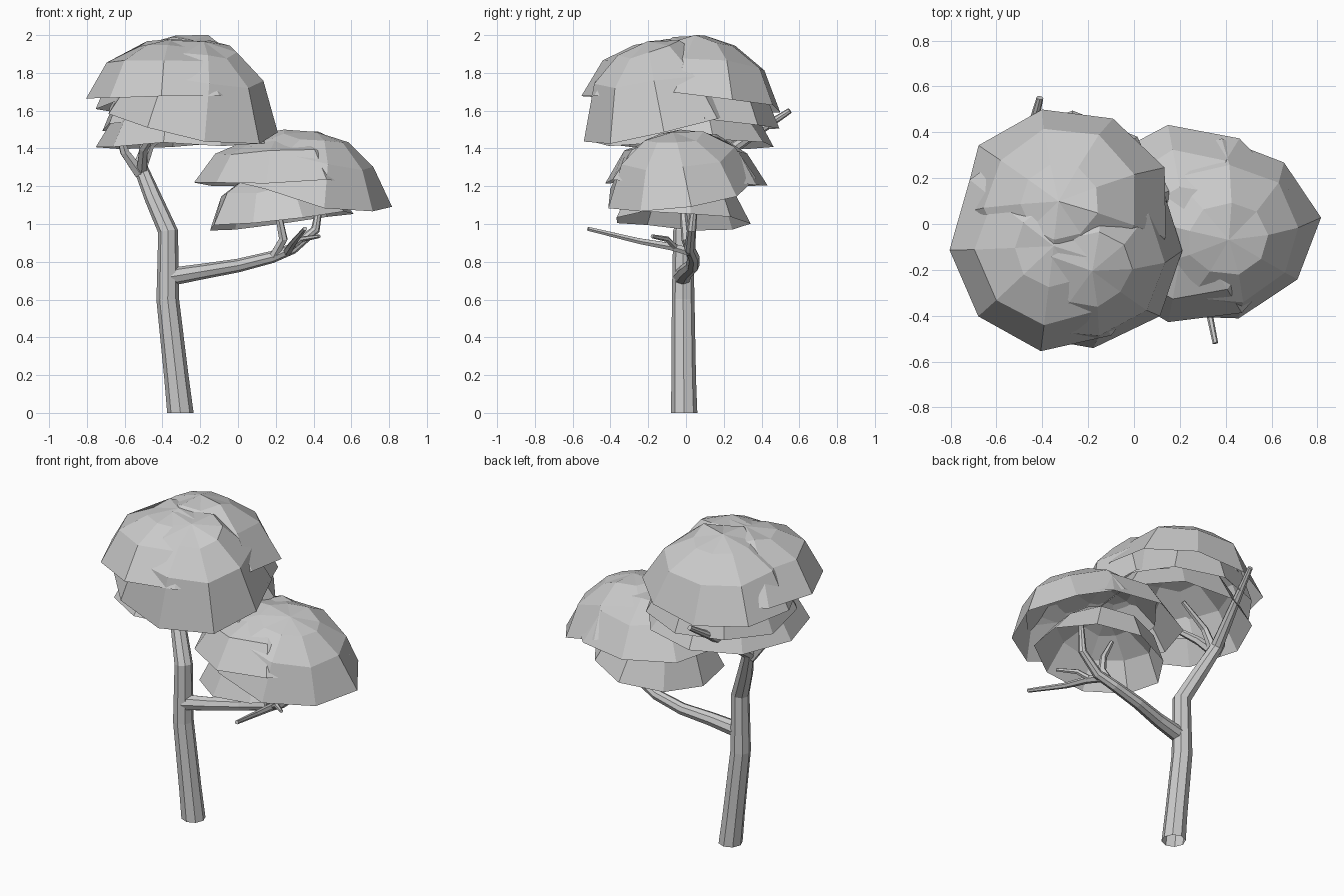
import bpy, bmesh, math, random
from mathutils import Vector, Matrix

if "Cube" in bpy.data.objects:
    bpy.data.objects.remove(bpy.data.objects["Cube"])


def finish(bm, name):
    bmesh.ops.recalc_face_normals(bm, faces=bm.faces)
    me = bpy.data.meshes.new(name)
    bm.to_mesh(me)
    bm.free()
    ob = bpy.data.objects.new(name, me)
    bpy.context.collection.objects.link(ob)
    return ob


def limb(name, pts, sides=8, flat_base=False):
    """Tapered faceted tube through (x, y, z, radius) points."""
    bm = bmesh.new()
    P = [Vector(p[:3]) for p in pts]
    rings = []
    ref = None
    for i, p in enumerate(P):
        d = (P[min(i + 1, len(P) - 1)] - P[max(i - 1, 0)]).normalized()
        if flat_base and i == 0:
            d = Vector((0, 0, 1))
        if ref is None:
            ref = Vector((0, 1, 0)) if abs(d.y) < 0.8 else Vector((1, 0, 0))
        u = (ref - d * ref.dot(d)).normalized()
        ref = u
        v = d.cross(u)
        rings.append([bm.verts.new(p + pts[i][3] * (
            u * math.cos(2 * math.pi * k / sides) + v * math.sin(2 * math.pi * k / sides)))
            for k in range(sides)])
    for a, b in zip(rings, rings[1:]):
        for k in range(sides):
            n = (k + 1) % sides
            bm.faces.new((a[k], a[n], b[n], b[k]))
    bm.faces.new(rings[-1])
    return finish(bm, name)


def leaf_dome(name, centre, rx, ry, height, lean=(0, 0), sides=9, turn=0.0, seed=0):
    """Open faceted cap; lean is how far the crown axis tips in x and y."""
    rnd = random.Random(seed)
    bm = bmesh.new()
    apex = bm.verts.new((0, 0, height))
    rings = []
    for rad, h in ((0.38, 0.91), (0.74, 0.6), (1.0, 0.0)):
        ring = []
        for k in range(sides):
            a = turn + 2 * math.pi * k / sides
            j = 1 + rnd.uniform(-0.03, 0.05)
            ring.append(bm.verts.new((rx * rad * j * math.cos(a), ry * rad * j * math.sin(a),
                                      h * height + rnd.uniform(-0.02, 0.02))))
        rings.append(ring)
    for k in range(sides):
        n = (k + 1) % sides
        bm.faces.new((apex, rings[0][k], rings[0][n]))
        for a, b in zip(rings, rings[1:]):
            bm.faces.new((a[k], b[k], b[n], a[n]))
    axis = Vector((lean[0], lean[1], 1)).normalized()
    rot = Vector((0, 0, 1)).rotation_difference(axis).to_matrix().to_4x4()
    bm.transform(Matrix.Translation(centre) @ rot)
    return finish(bm, name)


# Trunk, running on into the long rear branch
limb("trunk", [(-0.305, -0.01, 0, 0.07), (-0.325, -0.012, 0.18, 0.065), (-0.372, -0.015, 0.6, 0.060),
               (-0.37, -0.015, 0.96, 0.053), (-0.45, 0.05, 1.14, 0.046), (-0.52, 0.12, 1.31, 0.038),
               (-0.47, 0.32, 1.45, 0.028), (-0.41, 0.55, 1.6, 0.015)], flat_base=True)

# Small forks under the upper crown
for i, path in enumerate([
        [(-0.52, 0.10, 1.27, 0.034), (-0.60, 0.06, 1.38, 0.026), (-0.64, 0.03, 1.52, 0.016)],
        [(-0.51, 0.10, 1.28, 0.032), (-0.50, -0.02, 1.40, 0.025), (-0.42, -0.16, 1.52, 0.015)],
        [(-0.51, 0.10, 1.29, 0.030), (-0.46, 0.08, 1.42, 0.022), (-0.30, 0.08, 1.54, 0.014)]]):
    limb(f"upper_fork_{i + 1}", path, sides=6)

# Side branch and its twigs
limb("side_branch", [(-0.36, -0.02, 0.72, 0.048), (-0.18, 0.0, 0.75, 0.041), (0.0, 0.035, 0.78, 0.036),
                     (0.18, 0.04, 0.825, 0.032), (0.29, 0.02, 0.87, 0.029), (0.41, 0.03, 0.97, 0.024),
                     (0.44, 0.05, 1.15, 0.015)])
limb("inner_twig", [(0.19, 0.03, 0.83, 0.026), (0.24, 0.0, 0.92, 0.025), (0.22, -0.01, 1.02, 0.020),
                    (0.15, -0.02, 1.15, 0.013)], sides=6)
limb("front_twig", [(0.26, 0.03, 0.85, 0.024), (0.28, -0.08, 0.88, 0.022), (0.30, -0.25, 0.91, 0.017),
                    (0.355, -0.52, 0.975, 0.012)], sides=6)
limb("front_twig_fork", [(0.29, -0.06, 0.88, 0.017), (0.34, -0.10, 0.92, 0.015),
                         (0.43, -0.18, 0.935, 0.010)], sides=6)

# Upper crown: overlapping leaf domes
leaf_dome("upper_leaves_left", (-0.35, -0.09, 1.67), 0.45, 0.46, 0.31, (0.0, -0.02), 9, 0.4, 3)
leaf_dome("upper_leaves_front", (-0.25, -0.12, 1.54), 0.47, 0.44, 0.44, (0.16, -0.20), 9, 0.0, 5)
leaf_dome("upper_leaves_back", (-0.30, 0.07, 1.64), 0.46, 0.44, 0.36, (-0.08, 0.08), 9, 0.4, 7)
leaf_dome("upper_leaves_low", (-0.29, 0.0, 1.42), 0.45, 0.47, 0.36, (-0.02, 0.0), 9, 0.3, 11)
leaf_dome("upper_leaves_inner", (-0.30, 0.05, 1.53), 0.43, 0.44, 0.36, (-0.04, 0.08), 9, 0.1, 13)

# Lower crown: three leaf domes over the side branch
leaf_dome("lower_leaves_top", (0.34, -0.02, 1.18), 0.47, 0.41, 0.32, (0.24, -0.16), 9, 0.1, 17)
leaf_dome("lower_leaves_middle", (0.23, 0.0, 1.22), 0.46, 0.43, 0.26, (0.0, 0.0), 9, 0.35, 19)
leaf_dome("lower_leaves_bottom", (0.22, -0.03, 1.02), 0.39, 0.36, 0.28, (-0.12, 0.02), 9, 0.15, 23)
